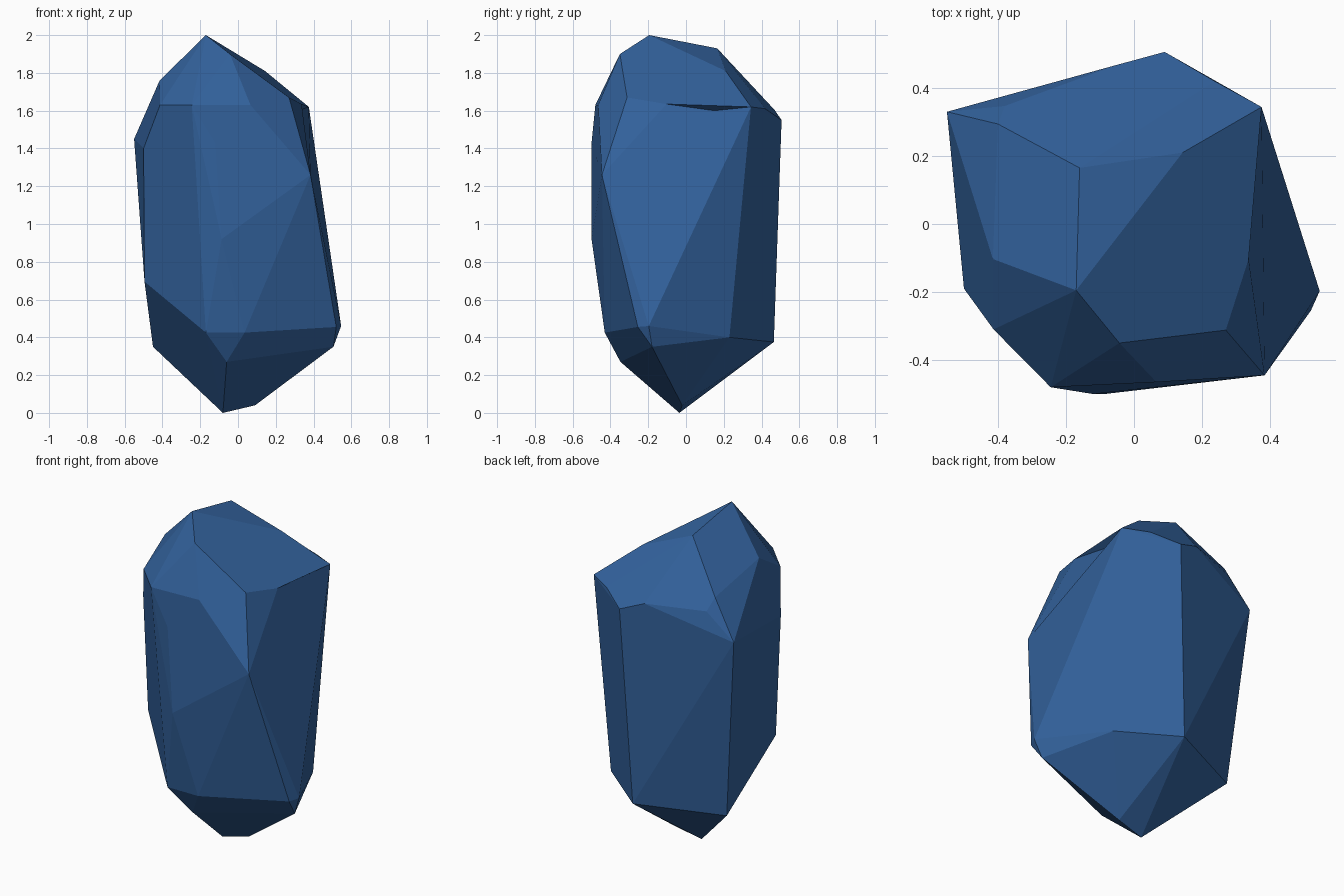
import bpy, bmesh, math
from mathutils import Vector

if "Cube" in bpy.data.objects:
    bpy.data.objects.remove(bpy.data.objects["Cube"])

# Corner points of the cut stone, grouped from tip to base
tip = [(-.17, -.195, 2), (-.16, .165, 1.93), (.143, .21, 1.81), (-.043, -.35, 1.9),
       (-.415, -.103, 1.76), (-.113, -.453, 1.69)]
shoulder = [(-.413, -.31, 1.63), (-.245, -.48, 1.63), (.066, -.465, 1.63), (.27, -.312, 1.67),
            (.337, -.103, 1.635), (.375, .344, 1.62), (.237, .42, 1.61), (-.05, .468, 1.605),
            (-.38, .347, 1.60), (-.40, .294, 1.67), (-.457, .2, 1.61)]
girdle = [(-.55, .33, 1.45), (-.5, -.19, 1.4), (-.12, -.5, 1.43), (.384, -.445, 1.26),
          (.09, .506, 1.55), (-.087, -.5, .92), (-.495, -.15, .695)]
foot = [(-.17, -.43, .425), (.035, -.43, .425), (.52, -.255, .455), (.546, -.197, .46),
        (.505, -.18, .35), (.34, .23, .40), (.03, .465, .375), (-.45, .254, .35),
        (-.06, -.347, .27), (.09, -.02, .04), (-.08, -.035, 0)]
# One corner of the right side is dented inward after wrapping
dent_out, dent_in = Vector((.38, .15, 1.60)), Vector((.32, .15, 1.60))

# Wrap the corners in flat facets
bm = bmesh.new()
for p in tip + shoulder + girdle + foot + [dent_out]:
    bm.verts.new(p)
bmesh.ops.convex_hull(bm, input=bm.verts[:])
bmesh.ops.delete(bm, geom=[v for v in bm.verts if not v.link_faces], context='VERTS')
min(bm.verts, key=lambda v: (v.co - dent_out).length).co = dent_in

# Merge nearly flat triangles into larger facets
bmesh.ops.dissolve_limit(bm, angle_limit=math.radians(8), verts=[], edges=bm.edges[:])
bmesh.ops.recalc_face_normals(bm, faces=bm.faces[:])

mesh = bpy.data.meshes.new("crystal")
bm.to_mesh(mesh)
bm.free()
blue = bpy.data.materials.new("deep blue")
blue.diffuse_color = (.032, .12, .33, 1)
blue.use_nodes = True
blue.node_tree.nodes["Principled BSDF"].inputs["Base Color"].default_value = blue.diffuse_color
mesh.materials.append(blue)
bpy.context.collection.objects.link(bpy.data.objects.new("crystal", mesh))
